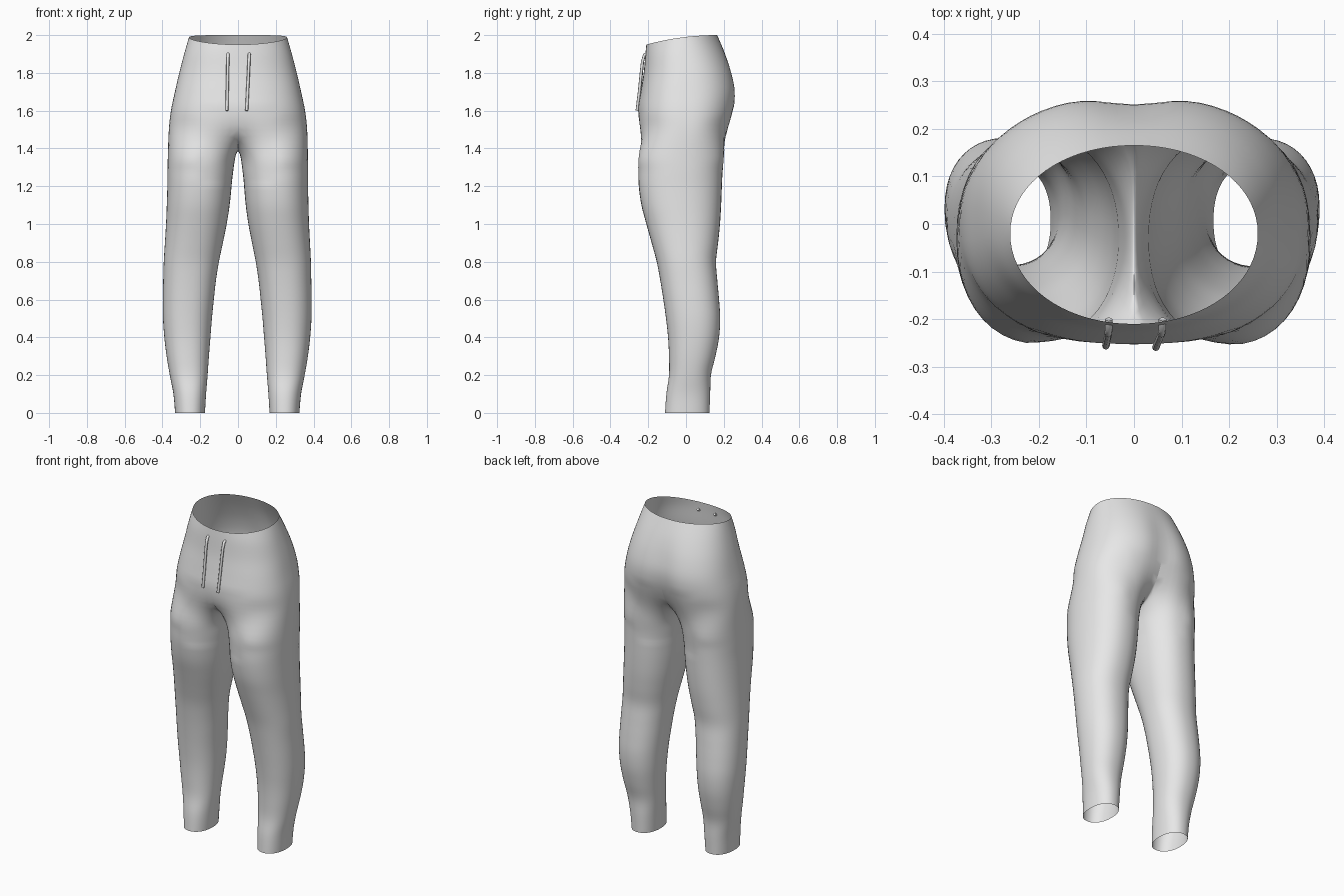
import bpy, bmesh, math
from mathutils import Vector

if "Cube" in bpy.data.objects:
    bpy.data.objects.remove(bpy.data.objects["Cube"])

M, K, SUB = 36, 12, 4          # outer points, crotch points, steps between sections
CROTCH_Z = 1.385

grey = bpy.data.materials.new("fabric_grey")
grey.diffuse_color = (0.8, 0.8, 0.8, 1)
grey.use_nodes = True
grey.node_tree.nodes["Principled BSDF"].inputs["Base Color"].default_value = grey.diffuse_color

# Torso sections: z, half width, middle y, front y, back y, squareness, front dip, back dip
TORSO = [
    (2.00, .260, -.02, -.210, .165, 2.05, 0, 0),
    (1.90, .285, -.01, -.215, .213, 2.2, 0, .006),
    (1.80, .311, 0, -.224, .250, 2.3, 0, .014),
    (1.70, .334, 0, -.240, .269, 2.4, 0, .018),
    (1.60, .355, 0, -.256, .262, 2.4, .003, .026),
    (1.50, .366, 0, -.256, .237, 2.4, .022, .045),
]
# Leg sections: z, inner x, outer x, front y, back y
LEG = [
    (1.36, .012, .370, -.252, .203), (1.28, .023, .371, -.252, .194),
    (1.20, .032, .371, -.250, .190), (1.10, .041, .373, -.236, .186),
    (1.00, .055, .376, -.210, .180), (0.90, .074, .381, -.182, .170),
    (0.80, .094, .386, -.155, .159), (0.70, .109, .388, -.136, .166),
    (0.60, .120, .390, -.120, .175), (0.50, .130, .389, -.106, .181),
    (0.40, .138, .382, -.095, .175), (0.30, .146, .370, -.090, .156),
    (0.20, .153, .353, -.090, .132), (0.10, .161, .334, -.104, .128),
    (0.00, .167, .325, -.111, .124),
]


def power(v, e):
    return math.copysign(abs(v) ** e, v)


def torso_section(z, w, ym, yf, yb, n, df, db):
    pts = []
    for i in range(M + 1):
        t = math.pi * i / M
        x = w * power(math.sin(t), 2 / n) if 0 < i < M else 0
        c = power(math.cos(t), 2 / n)
        groove = math.exp(-(x / .085) ** 2)
        y = ym + c * (yf - ym) + df * groove if c > 0 else ym - c * (yb - ym) - db * groove
        zz = 2 - .05 * ((.165 - y) / .375) ** 2 if z == 2 else z
        pts.append(Vector((x, y, zz)))
    return pts


def leg_section(z, xi, xo, yf, yb):
    start = math.radians(145)
    cx, hx, cy, hy = (xi + xo) / 2, (xo - xi) / 2, (yf + yb) / 2, (yb - yf) / 2
    pts = []
    for i in range(M + K):
        if i <= M:
            a = -start + 2 * start * i / M
        else:
            a = start + (2 * math.pi - 2 * start) * (i - M) / K
        pts.append(Vector((cx + hx * power(math.cos(a), .9),
                           cy + hy * power(math.sin(a), .9), z)))
    return pts


def spline(p0, p1, p2, p3, t):
    return .5 * (2 * p1 + (p2 - p0) * t + (2 * p0 - 5 * p1 + 4 * p2 - p3) * t * t
                 + (3 * p1 - p0 - 3 * p2 + p3) * t ** 3)


def refine(rings, first):
    """Add smooth in-between sections; returns rows from index `first` on."""
    out = []
    for k in range(first, len(rings) - 1):
        a, b, c, d = (rings[max(k - 1, first)], rings[k], rings[k + 1],
                      rings[min(k + 2, len(rings) - 1)])
        for s in range(SUB):
            out.append([spline(*q, s / SUB) for q in zip(a, b, c, d)])
    return out + [rings[-1]]


def half_rows():
    torso = [torso_section(*r) for r in TORSO]
    legs = [leg_section(*r) for r in LEG]
    # outer panel runs the full height
    outer = refine(torso + [r[:M + 1] for r in legs], 0)
    # inner panel starts at the curved crotch seam
    f, b = torso[-1][0], torso[-1][M]
    seam = []
    for j in range(1, K):
        v = 1 - 2 * j / K
        y = (f.y + b.y) / 2 + v * (b.y - f.y) / 2
        seam.append(Vector((0, y, CROTCH_Z + (f.z - CROTCH_Z) * abs(v) ** 2.2)))
    inner = refine([seam] + [r[M + 1:] for r in legs], 0)
    return outer, inner


def settle(p, side):
    """Mirror to one side, with the slightly different drape of the second leg."""
    x, y, z = p
    if side < 0 and z < 1.5:
        low = min(1, (1.5 - z) / .8)
        x += .008 * low * min(1, x / .05)
        if y < 0:
            y *= 1 - .09 * math.sin(math.pi * (1.5 - z) / 1.5) ** 2
    return (side * x, y, z)


def build_trousers():
    bm = bmesh.new()
    outer, inner = half_rows()
    split = (len(TORSO) - 1) * SUB
    for side in (1, -1):
        rows = []
        for k, row in enumerate(outer):
            full = row + (inner[k - split] if k >= split else [])
            rows.append([bm.verts.new(settle(p, side)) for p in full])
        for k in range(len(rows) - 1):
            a, b = rows[k], rows[k + 1]
            n = M if k < split else M + K
            for i in range(n):
                j = (i + 1) % len(a) if n > M else i + 1
                bm.faces.new((a[i], b[i], b[j], a[j]))
    bmesh.ops.remove_doubles(bm, verts=bm.verts, dist=.0004)
    # relax the cloth where the legs join
    for _ in range(6):
        zone = [v for v in bm.verts if 1.22 < v.co.z < 1.62 and abs(v.co.x) < .2
                and not v.is_boundary]
        bmesh.ops.smooth_vert(bm, verts=zone, factor=.5,
                              use_axis_x=True, use_axis_y=True, use_axis_z=True)
    bmesh.ops.recalc_face_normals(bm, faces=bm.faces)
    side_face = max(bm.faces, key=lambda f: f.calc_center_median().x)
    if side_face.normal.x < 0:
        bmesh.ops.reverse_faces(bm, faces=bm.faces)
    for f in bm.faces:
        f.smooth = True
    mesh = bpy.data.meshes.new("trousers")
    bm.to_mesh(mesh)
    bm.free()
    mesh.materials.append(grey)
    ob = bpy.data.objects.new("trousers", mesh)
    bpy.context.collection.objects.link(ob)


def build_drawstring(name, x, drift, out):
    cu = bpy.data.curves.new(name, 'CURVE')
    cu.dimensions = '3D'
    cu.bevel_depth = .008
    cu.bevel_resolution = 2
    cu.use_fill_caps = True
    path = [(1.905, -.200), (1.895, -.220), (1.86, -.230), (1.80, -.236),
            (1.70, -.245), (1.60, -.256)]
    sp = cu.splines.new('POLY')
    sp.points.add(len(path) - 1)
    for p, (z, y) in zip(sp.points, path):
        f = (1.905 - z) / .305
        p.co = (x + drift * f, y - out * f, z, 1)
    sp.use_smooth = True
    cu.materials.append(grey)
    ob = bpy.data.objects.new(name, cu)
    bpy.context.collection.objects.link(ob)


build_trousers()
build_drawstring("drawstring_left", -.053, -.006, 0)
build_drawstring("drawstring_right", .060, -.014, .003)
